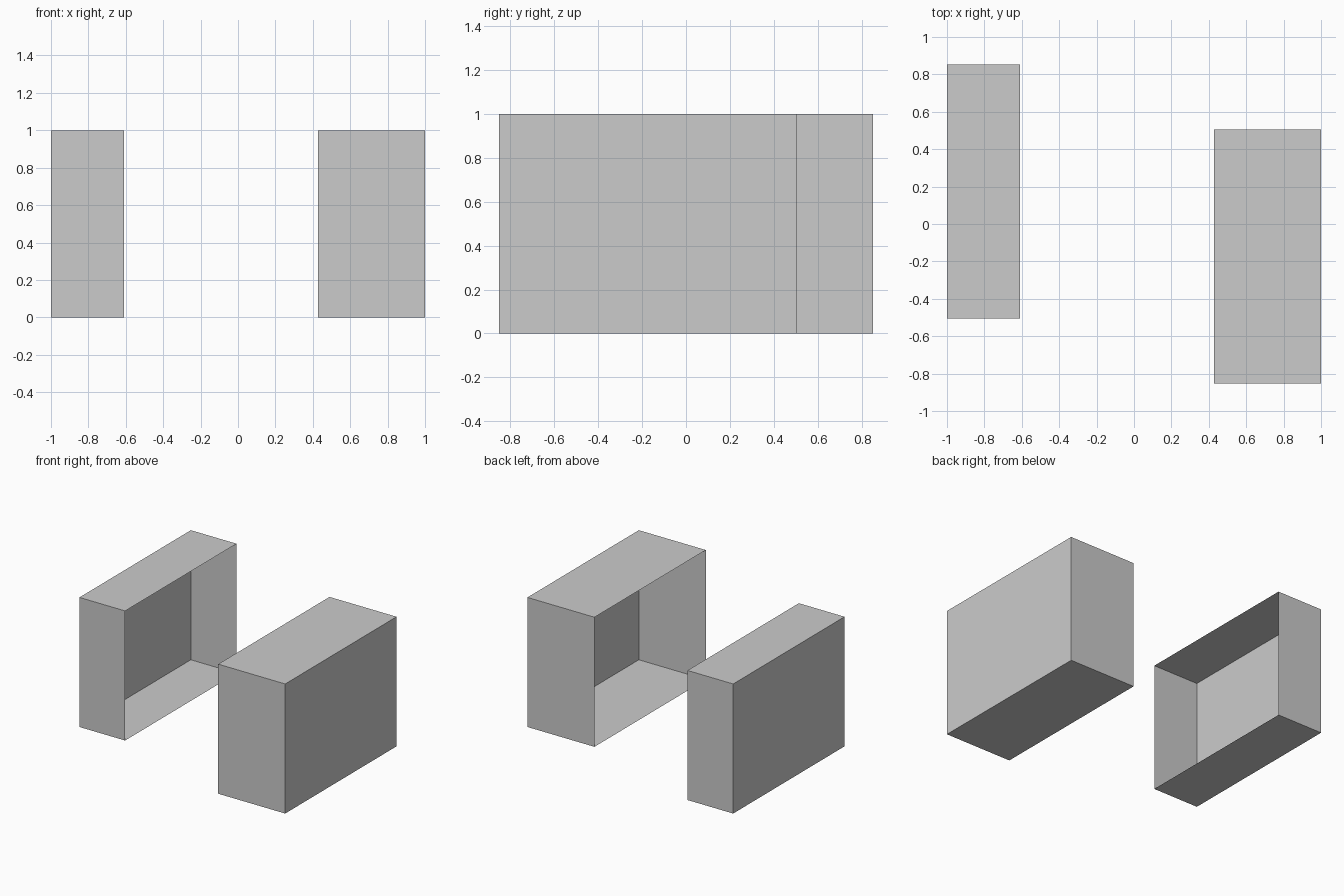
import bpy, bmesh
from mathutils import Vector

if "Cube" in bpy.data.objects:
    bpy.data.objects.remove(bpy.data.objects["Cube"])


def open_box(name, low, high, open_dir):
    """Thin-walled box with the side facing open_dir removed."""
    low, high = Vector(low), Vector(high)
    size, centre = high - low, (low + high) / 2
    bm = bmesh.new()
    bmesh.ops.create_cube(bm, size=1)
    bm.normal_update()
    opening = [f for f in bm.faces if f.normal.dot(Vector(open_dir)) > 0.9]
    bmesh.ops.delete(bm, geom=opening, context='FACES_ONLY')
    for v in bm.verts:
        v.co = centre + v.co * size
    mesh = bpy.data.meshes.new(name)
    bm.to_mesh(mesh)
    bm.free()
    obj = bpy.data.objects.new(name, mesh)
    bpy.context.collection.objects.link(obj)
    return obj


# Two shells whose open sides face each other
open_box("left_shell", (-1, -0.505, 0), (-0.61, 0.853, 1), (1, 0, 0))
open_box("right_shell", (0.428, -0.853, 0), (1, 0.505, 1), (-1, 0, 0))
